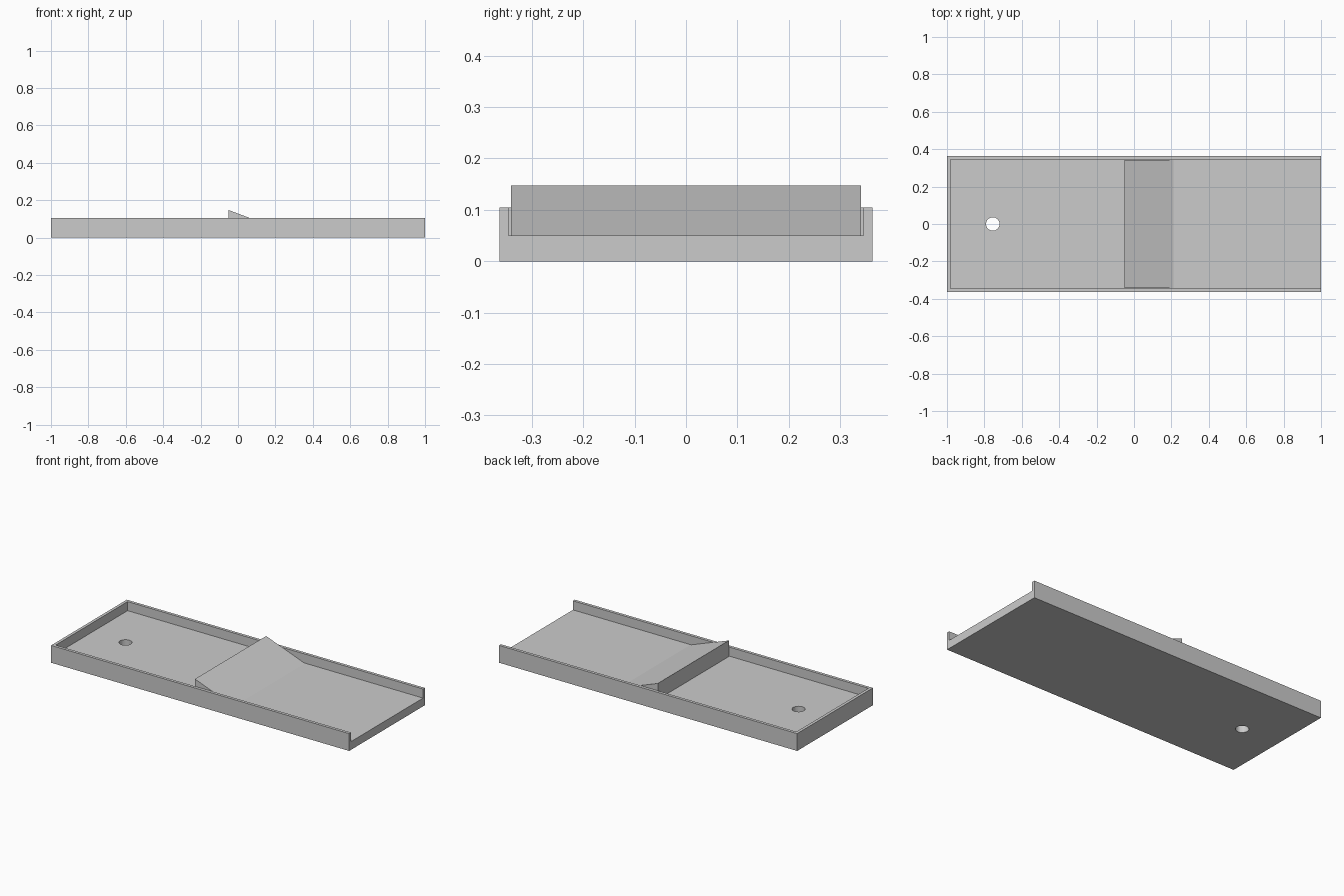
import bpy

if "Cube" in bpy.data.objects:
    bpy.data.objects.remove(bpy.data.objects["Cube"])

HALF_Y = 0.363    # half width of the tray
WALL = 0.018      # wall thickness
FLOOR = 0.05      # floor thickness
TOP = 0.105       # top of the walls


def prism(name, profile, y0, y1):
    """Extrude an x-z profile along y (profile listed counter-clockwise seen from the front)."""
    n = len(profile)
    verts = [(x, y, z) for y in (y0, y1) for x, z in profile]
    faces = [tuple(range(n)), tuple(range(2 * n - 1, n - 1, -1))]
    faces += [(i, i + n, (i + 1) % n + n, (i + 1) % n) for i in range(n)]
    mesh = bpy.data.meshes.new(name)
    mesh.from_pydata(verts, [], faces)
    obj = bpy.data.objects.new(name, mesh)
    bpy.context.collection.objects.link(obj)
    return obj


def box(name, x0, x1, y0, y1, z0, z1):
    return prism(name, [(x0, z0), (x1, z0), (x1, z1), (x0, z1)], y0, y1)


# Floor board with a round drain hole
floor = box("floor_board", -1, 1, -HALF_Y, HALF_Y, 0, FLOOR)
bpy.ops.mesh.primitive_cylinder_add(vertices=32, radius=0.036, depth=0.3,
                                    location=(-0.755, 0, FLOOR / 2))
cutter = bpy.context.object
cutter.name = "hole_cutter"
cutter.hide_render = True
cutter.display_type = 'WIRE'
cut = floor.modifiers.new("hole", 'BOOLEAN')
cut.operation = 'DIFFERENCE'
cut.solver = 'EXACT'
cut.object = cutter

# Low walls on three sides, open at +x
box("end_wall", -1, -1 + WALL, -HALF_Y, HALF_Y, FLOOR, TOP)
box("front_wall", -1 + WALL, 1, -HALF_Y, -HALF_Y + WALL, FLOOR, TOP)
box("back_wall", -1 + WALL, 1, HALF_Y - WALL, HALF_Y, FLOOR, TOP)

# Wedge ramp across the middle
prism("ramp_wedge", [(-0.05, FLOOR), (0.21, FLOOR), (-0.05, 0.147)], -0.341, 0.341)
